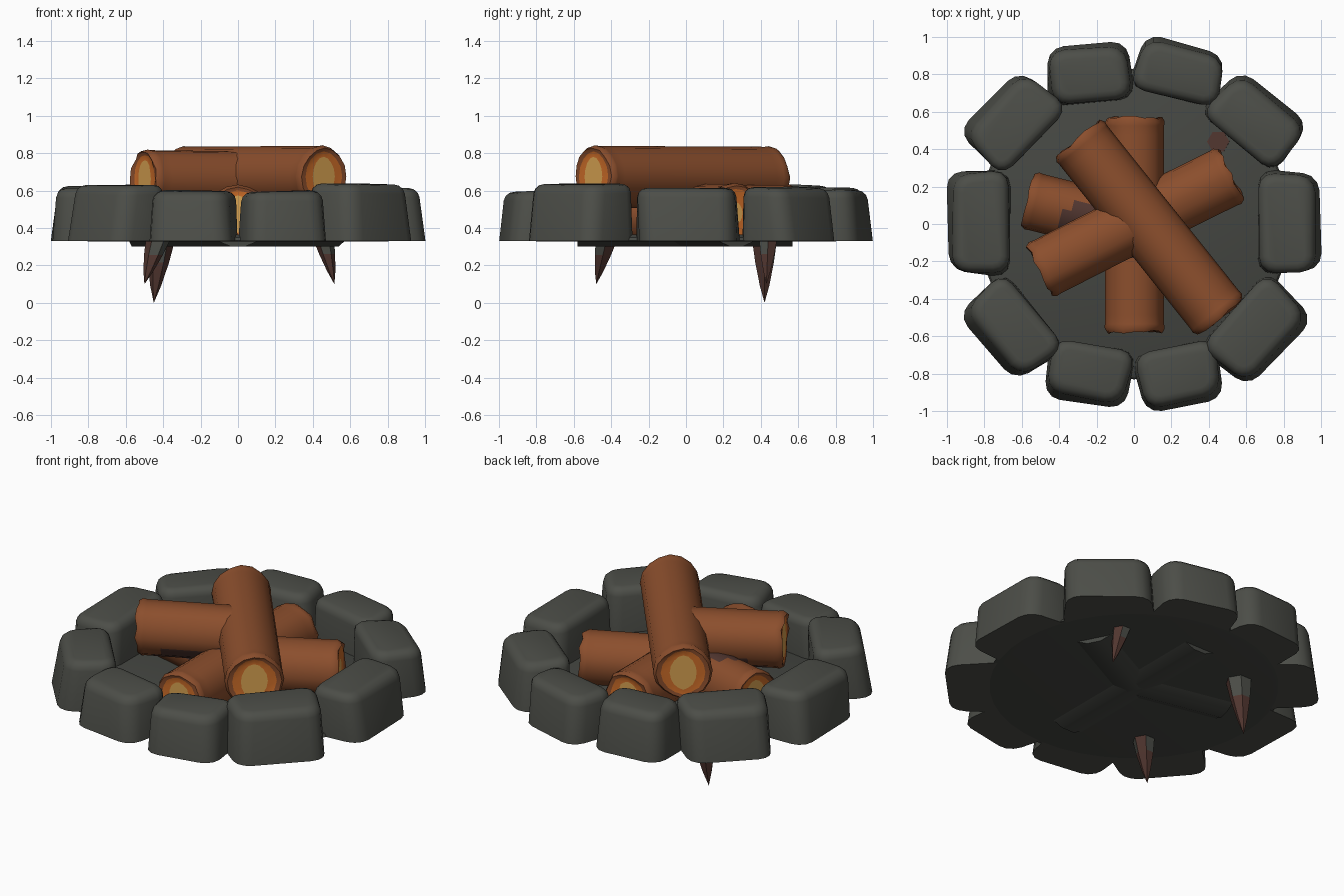
import bpy, bmesh, math, random
from mathutils import Vector, Matrix

random.seed(11)
if "Cube" in bpy.data.objects:
    bpy.data.objects.remove(bpy.data.objects["Cube"])


def material(name, rgb):
    m = bpy.data.materials.new(name)
    m.use_nodes = True
    m.diffuse_color = (*rgb, 1)
    bsdf = m.node_tree.nodes["Principled BSDF"]
    bsdf.inputs["Base Color"].default_value = (*rgb, 1)
    bsdf.inputs["Roughness"].default_value = 0.9
    return m


STONE = material("stone grey", (0.073, 0.076, 0.065))
FLOOR = material("ash floor grey", (0.060, 0.063, 0.055))
BARK = material("bark brown", (0.26, 0.077, 0.026))
RING = material("orange wood", (0.62, 0.155, 0.022))
CORE = material("yellow wood", (0.70, 0.37, 0.085))
CHAR = material("charred brown", (0.085, 0.038, 0.03))


def finish(bm, name, mats, angle=40):
    bmesh.ops.recalc_face_normals(bm, faces=bm.faces)
    me = bpy.data.meshes.new(name)
    bm.to_mesh(me)
    bm.free()
    ob = bpy.data.objects.new(name, me)
    bpy.context.collection.objects.link(ob)
    for m in mats:
        me.materials.append(m)
    bpy.ops.object.select_all(action="DESELECT")
    ob.select_set(True)
    bpy.context.view_layer.objects.active = ob
    bpy.ops.object.shade_smooth_by_angle(angle=math.radians(angle))


def bridge(bm, rings, mats):
    """Skin consecutive vertex rings, one material index per band."""
    for a, b, mat in zip(rings, rings[1:], mats):
        n = len(a)
        for i in range(n):
            f = bm.faces.new((a[i], a[(i + 1) % n], b[(i + 1) % n], b[i]))
            f.material_index = mat


# Rounded stone: uneven block, upright edges rounded first, then the top rim
def stone(name, x, y, length, depth, turn, height):
    bm = bmesh.new()
    bmesh.ops.create_cube(bm, size=1)
    for v in bm.verts:
        top, outer = v.co.z > 0, v.co.y > 0
        v.co.x *= length * (0.9 if outer else 1) * (0.96 if top else 1)
        v.co.y *= depth
        v.co.y -= 0.035 if top and outer else 0
        v.co.z = 0.33 + (height if top else 0)
        v.co.x += random.uniform(-0.015, 0.015)
        v.co.y += random.uniform(-0.01, 0.01)
        v.co.z -= random.uniform(0, 0.025) if top else 0
    upright = [e for e in bm.edges if abs(e.verts[0].co.z - e.verts[1].co.z) > 0.15]
    bmesh.ops.bevel(bm, geom=upright, offset=0.085, segments=3, profile=0.5,
                    affect="EDGES", clamp_overlap=True)
    bm.normal_update()
    cap = max(bm.faces, key=lambda f: f.calc_center_median().z)
    bmesh.ops.bevel(bm, geom=list(cap.edges), offset=0.05, segments=3, profile=0.5,
                    affect="EDGES", clamp_overlap=True)
    bm.transform(Matrix.Translation((x, y, 0)) @ Matrix.Rotation(math.radians(turn), 4, "Z"))
    finish(bm, name, [STONE], 60)


STONES = [
    (0.83, 0.005, 0.58, 0.33, -90, 0.30), (0.655, 0.555, 0.52, 0.32, -41, 0.30),
    (0.245, 0.82, 0.49, 0.29, -14, 0.29), (-0.235, 0.81, 0.46, 0.32, 5, 0.29),
    (-0.65, 0.55, 0.53, 0.34, 47, 0.31), (-0.83, 0.005, 0.58, 0.33, 90, 0.30),
    (-0.66, -0.555, 0.54, 0.33, 130, 0.31), (-0.24, -0.805, 0.46, 0.31, 171, 0.28),
    (0.245, -0.81, 0.46, 0.33, 192, 0.28), (0.66, -0.57, 0.56, 0.35, 228, 0.31),
]
for i, s in enumerate(STONES):
    stone(f"ring_stone_{i + 1}", *s)


# Fire pit floor
def pit_floor():
    bm = bmesh.new()
    n = 40
    rings = []
    for r, z in ((0.79, 0.365), (0.82, 0.35), (0.83, 0.332), (0.78, 0.327)):
        rings.append([bm.verts.new((r * math.cos(math.tau * i / n),
                                    r * math.sin(math.tau * i / n), z))
                      for i in range(n)])
    bridge(bm, rings, [0, 0, 0])
    bm.faces.new(rings[0])
    bm.faces.new(rings[-1])
    finish(bm, "pit_floor", [FLOOR], 30)


pit_floor()


# Low ridges under the floor where the bottom logs press down
def ridge(name, start, end):
    a, b = Vector((*start, 0)), Vector((*end, 0))
    bm = bmesh.new()
    bmesh.ops.create_cube(bm, size=1)
    for v in bm.verts:
        low = v.co.z < 0
        v.co.x *= (b - a).length
        v.co.y *= 0.08 if low else 0.24
        v.co.z = 0.302 if low else 0.335
    heading = math.atan2(b.y - a.y, b.x - a.x)
    bm.transform(Matrix.Translation((a + b) / 2) @ Matrix.Rotation(heading, 4, "Z"))
    finish(bm, name, [FLOOR], 40)


ridge("long_floor_ridge", (0, -0.58), (0, 0.57))
ridge("right_floor_ridge", (-0.56, 0.12), (0, 0))
ridge("left_floor_ridge", (0, 0), (0.52, 0.27))


# Logs with an uneven rim, an orange ring and a tall yellow core at both ends
def log(name, start, end, radius, core=0.46, charred=None):
    bm = bmesh.new()
    a, b = Vector(start), Vector(end)
    axis = (b - a).normalized()
    side = axis.cross(Vector((0, 0, 1))).normalized()
    up = side.cross(axis)
    n = 16
    chip = [[random.uniform(-0.01, 0.01) for _ in range(n)] for _ in range(2)]
    wobble = [random.uniform(0.97, 1.03) for _ in range(n)]
    length = (b - a).length

    def ring(d, wide, tall, rough=None):
        verts = []
        for i in range(n):
            t = math.tau * i / n
            r = radius * wobble[i]
            off = rough[i] if rough else 0
            verts.append(bm.verts.new(a + axis * (d + off) + side * (math.cos(t) * r * wide)
                                      + up * (math.sin(t) * r * tall)))
        return verts

    half = [(0.012, core, core * 1.4, False), (0.012, 0.76, 0.82, False),
            (0.006, 0.93, 0.93, True), (0.03, 1.02, 1.02, True)]
    body = max(4, round(length / 0.05))
    rings = [ring(d, w, h, chip[0] if c else None) for d, w, h, c in half]
    rings += [ring(length * k / body, 1, 1) for k in range(1, body)]
    rings += [ring(length - d, w, h, chip[1] if c else None) for d, w, h, c in reversed(half)]
    bridge(bm, rings, [1, 0, 0] + [0] * body + [0, 0, 1])
    for cap in (rings[0], rings[-1]):
        bm.faces.new(cap).material_index = 2
    # Scorched bark close to the fire
    if charred:
        spot, reach = Vector(charred[:3]), charred[3]
        for f in bm.faces:
            if f.material_index == 0 and (f.calc_center_median() - spot).length < reach:
                f.material_index = 3
    finish(bm, name, [BARK, RING, CORE, CHAR], 45)


log("top_log", (-0.305, 0.46, 0.67), (0.465, -0.505, 0.675), 0.163)
log("upper_right_log", (-0.51, -0.25, 0.662), (0.02, 0.02, 0.655), 0.158,
    charred=(-0.25, -0.12, 0.3, 0.325))
log("lower_left_log", (-0.02, 0, 0.475), (0.525, 0.27, 0.48), 0.16, core=0.26)
log("lower_long_log", (0, -0.585, 0.475), (0, 0.575, 0.475), 0.157,
    charred=(0.03, -0.03, 0.63, 0.16))
log("lower_right_log", (-0.575, 0.13, 0.47), (0.1, -0.04, 0.47), 0.155,
    charred=(-0.27, -0.03, 0.61, 0.14))


# Pointed stakes under the floor, mostly brown with one grey flank
def stake(name, base, tip, width):
    bm = bmesh.new()
    n = 6
    b, t = Vector(base), Vector(tip)
    rings = []
    for k, s in ((0, 1), (0.4, 0.72), (0.75, 0.36)):
        c = b.lerp(t, k)
        rings.append([bm.verts.new(c + Vector((math.cos(math.tau * i / n),
                                               math.sin(math.tau * i / n), 0)) * width * s)
                      for i in range(n)])
    bridge(bm, rings, [0, 0])
    point = bm.verts.new(t)
    for i in range(n):
        bm.faces.new((rings[-1][i], rings[-1][(i + 1) % n], point))
    bm.faces.new(rings[0])
    bmesh.ops.recalc_face_normals(bm, faces=bm.faces)
    flank = Vector((-b.y, b.x, 0)).normalized()
    for f in bm.faces:
        if abs(f.normal.dot(flank)) > 0.6 and f.calc_center_median().z > b.lerp(t, 0.55).z:
            f.material_index = 1
    finish(bm, name, [CHAR, STONE], 30)


stake("back_right_stake", (-0.41, 0.42, 0.36), (-0.45, 0.42, 0.0), 0.08)
stake("back_left_stake", (0.45, 0.44, 0.37), (0.515, 0.43, 0.10), 0.06)
stake("front_right_stake", (-0.42, -0.42, 0.36), (-0.50, -0.48, 0.10), 0.07)
